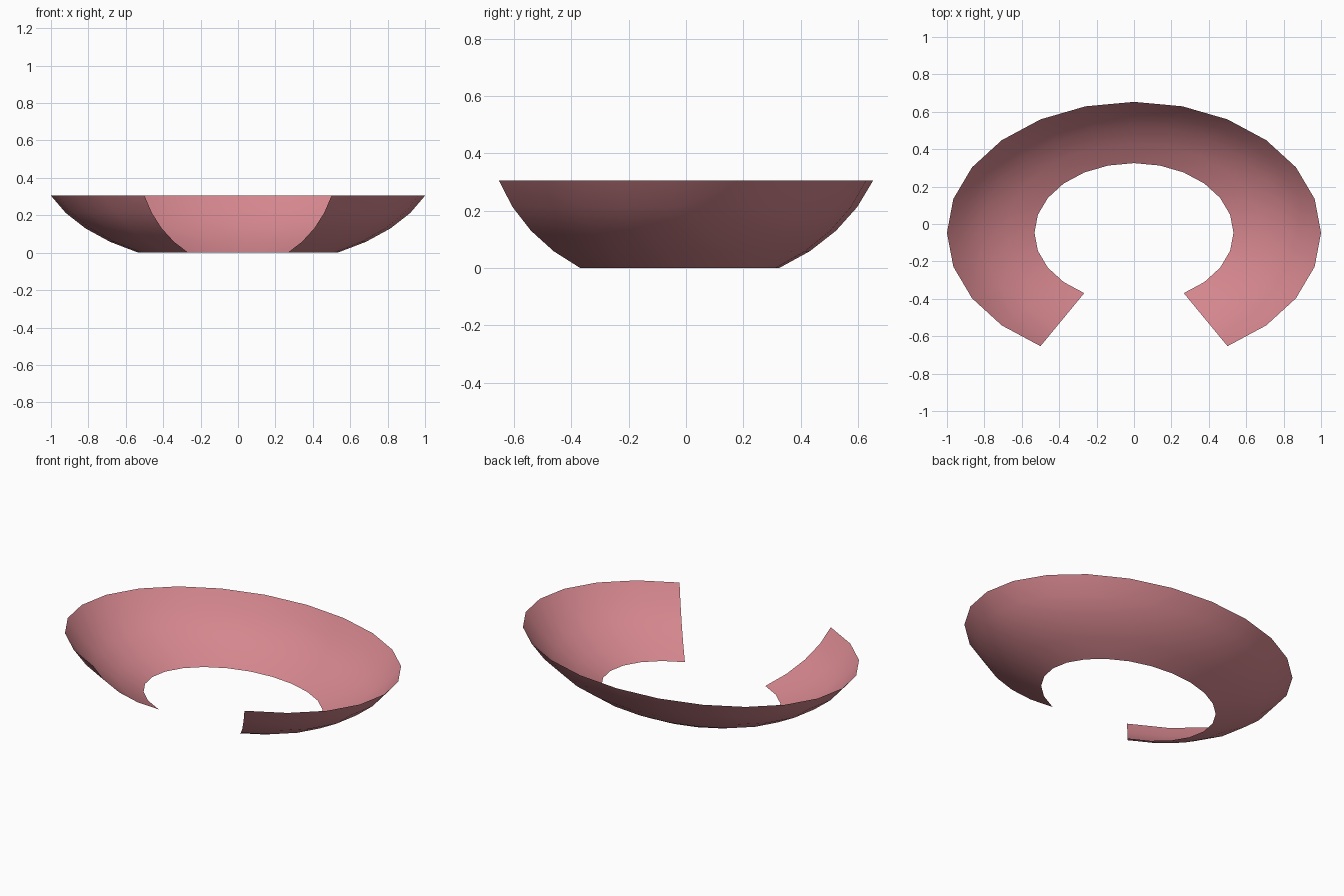
import bpy, bmesh, math

cube = bpy.data.objects.get("Cube")
if cube:
    bpy.data.objects.remove(cube, do_unlink=True)

# Material
pink = bpy.data.materials.new("dusty pink")
pink.use_nodes = True
colour = (0.66, 0.24, 0.27, 1.0)
pink.diffuse_color = colour
pink.node_tree.nodes["Principled BSDF"].inputs["Base Color"].default_value = colour

# Band of a flattened ellipsoid, open at the front
RIM, FLOOR = math.radians(70), math.radians(30)   # polar angles of rim and lower hole
RINGS, SEGMENTS = 4, 20
WIDTH = 1 / math.sin(RIM)
DEPTH = 0.7 * WIDTH
HEIGHT = 0.305 / (math.cos(FLOOR) - math.cos(RIM))
CENTRE_Y = -0.047

bm = bmesh.new()
rows = []
for i in range(RINGS + 1):
    polar = FLOOR + (RIM - FLOOR) * i / RINGS
    z = HEIGHT * (math.cos(FLOOR) - math.cos(polar))
    row = []
    for j in range(SEGMENTS + 1):
        turn = math.radians(-60 + 15 * j)
        row.append(bm.verts.new((WIDTH * math.sin(polar) * math.cos(turn),
                                 DEPTH * math.sin(polar) * math.sin(turn) + CENTRE_Y, z)))
    rows.append(row)

# Quads facing outward
for low, high in zip(rows, rows[1:]):
    for j in range(SEGMENTS):
        bm.faces.new((low[j], low[j + 1], high[j + 1], high[j]))

mesh = bpy.data.meshes.new("open_bowl_band")
bm.to_mesh(mesh)
bm.free()
mesh.materials.append(pink)
mesh.shade_smooth()
band = bpy.data.objects.new("open_bowl_band", mesh)
bpy.context.collection.objects.link(band)
